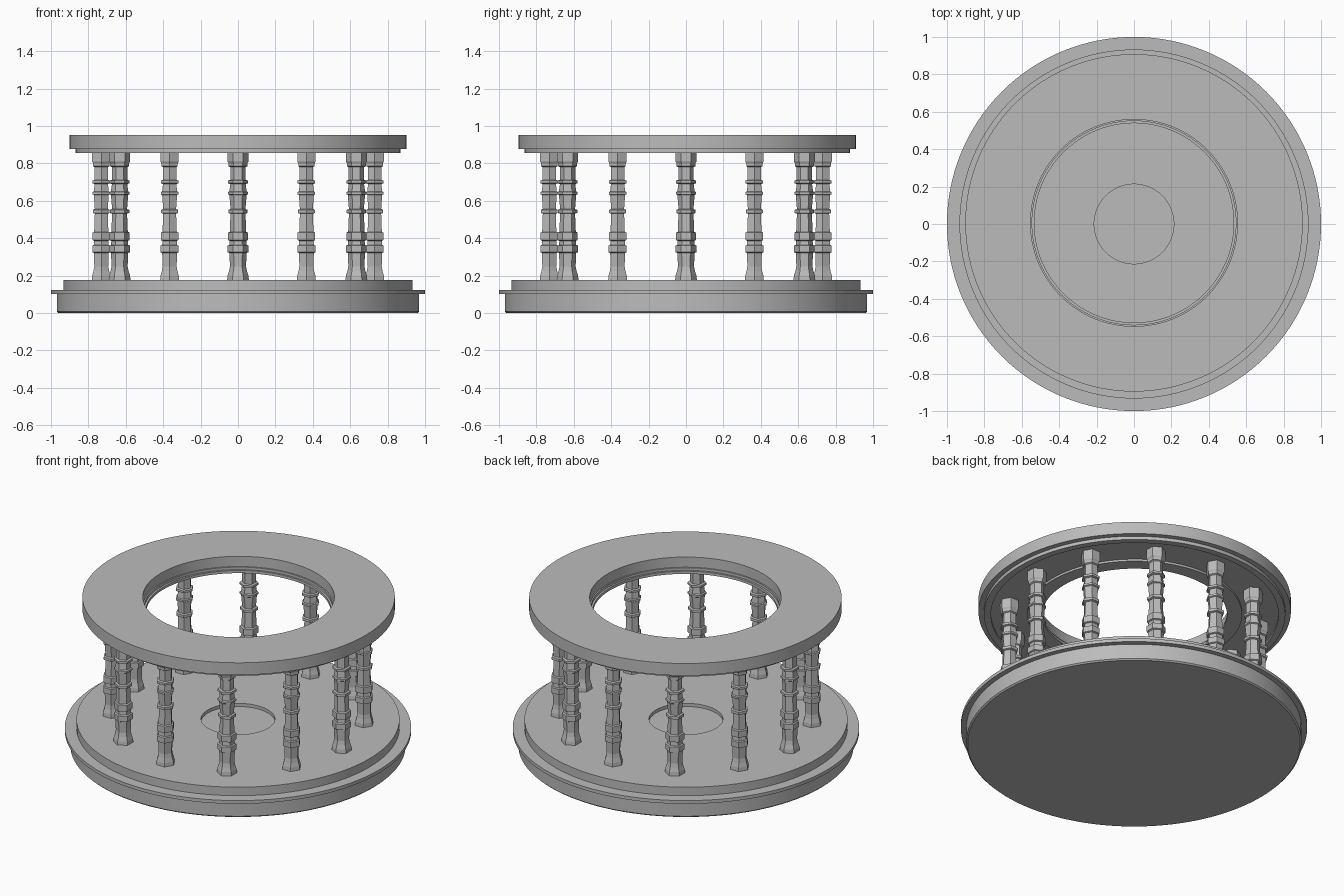
import bpy, bmesh
from math import sin, cos, pi, radians

cube = bpy.data.objects.get("Cube")
if cube:
    bpy.data.objects.remove(cube, do_unlink=True)

stone = bpy.data.materials.new("grey stone")
stone.use_nodes = True
GREY = (0.5, 0.5, 0.5, 1)
stone.diffuse_color = GREY
stone.node_tree.nodes["Principled BSDF"].inputs["Base Color"].default_value = GREY


def lathe(name, profile, sides, location=(0, 0, 0), turn=0.0, closed=False, smooth=True):
    """Revolve (radius, height) points about z; closed joins the last point to the first."""
    bm = bmesh.new()
    rings = []
    for r, z in profile:
        rings.append([bm.verts.new((r * cos(2 * pi * i / sides), r * sin(2 * pi * i / sides), z))
                      for i in range(sides)])
    pairs = list(zip(rings, rings[1:]))
    if closed:
        pairs.append((rings[-1], rings[0]))
    else:
        bm.faces.new(rings[0])
        bm.faces.new(rings[-1])
    for low, high in pairs:
        for i in range(sides):
            j = (i + 1) % sides
            bm.faces.new((low[i], low[j], high[j], high[i]))
    bmesh.ops.recalc_face_normals(bm, faces=bm.faces)
    mesh = bpy.data.meshes.new(name)
    bm.to_mesh(mesh)
    bm.free()
    mesh.materials.append(stone)
    obj = bpy.data.objects.new(name, mesh)
    bpy.context.collection.objects.link(obj)
    obj.location = location
    obj.rotation_euler.z = turn
    if smooth:
        bpy.ops.object.select_all(action='DESELECT')
        obj.select_set(True)
        bpy.context.view_layer.objects.active = obj
        bpy.ops.object.shade_smooth_by_angle(angle=radians(30))
    return obj


# Stepped round base with a shallow round recess in the floor
lathe("base", [(0.96, 0), (0.968, 0.008), (0.968, 0.102), (1, 0.102), (1, 0.123),
               (0.933, 0.123), (0.933, 0.177), (0.213, 0.177), (0.213, 0.157)], 128)

# Open roof ring with an outer lip, grooved underside and stepped inner edge
lathe("roof_ring", [(0.902, 0.953), (0.902, 0.876), (0.87, 0.876), (0.87, 0.855),
                    (0.83, 0.855), (0.83, 0.868), (0.62, 0.868), (0.62, 0.855),
                    (0.533, 0.855), (0.533, 0.872), (0.545, 0.872), (0.545, 0.888),
                    (0.553, 0.888), (0.553, 0.953)], 128, (0, 0.006, 0), closed=True)

# Banded six-sided columns, each with a flat face turned outwards
shaft = [(0.059, 0.17), (0.056, 0.20), (0.048, 0.225), (0.043, 0.25), (0.046, 0.32)]
for low, high, band, neck in [(0.325, 0.36, 0.055, 0.046), (0.39, 0.43, 0.054, 0.044),
                              (0.535, 0.552, 0.052, 0.04), (0.635, 0.647, 0.054, 0.046),
                              (0.694, 0.708, 0.054, 0.041)]:
    shaft += [(neck, low - 0.004), (band, low), (band, high), (neck, high + 0.004)]
shaft += [(0.041, 0.78), (0.05, 0.785), (0.05, 0.80), (0.056, 0.81), (0.056, 0.87)]

COUNT = 12
for k in range(COUNT):
    a = 2 * pi * k / COUNT
    lathe(f"column_{k + 1}", shaft, 6, (0.731 * cos(a), 0.731 * sin(a), 0),
          a + pi / 6, smooth=False)
